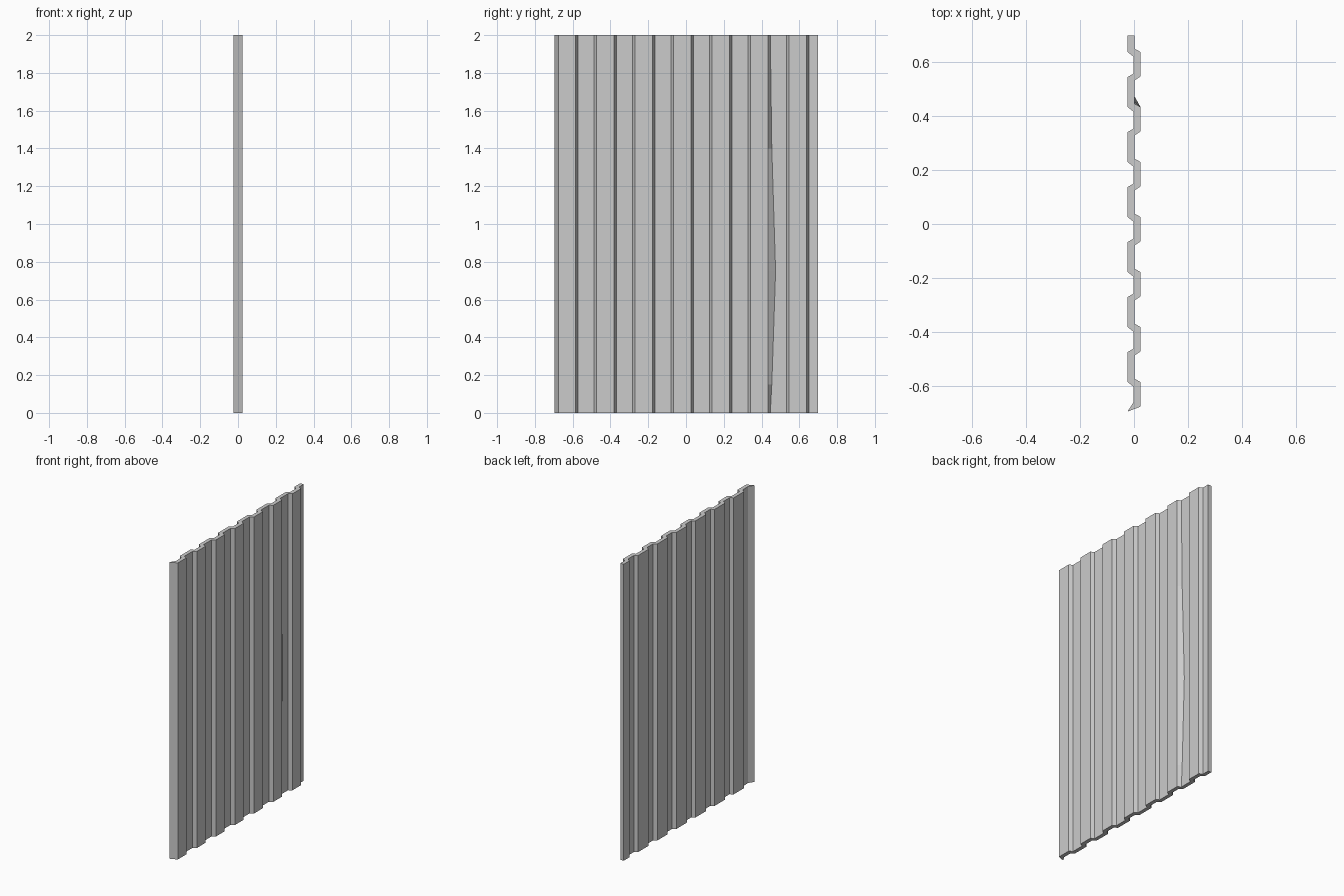
import bpy, bmesh

if "Cube" in bpy.data.objects:
    bpy.data.objects.remove(bpy.data.objects["Cube"])

P = 0.2037           # rib pitch
X = 0.024            # half depth of the sheet
N = 7                # number of ribs

# Cross-section: +x side and -x side, running from +y to -y
front, back = [(0.001, 0.698)], [(-X, 0.698)]
for i in range(N):
    o = -i * P
    front += [(0.001, 0.650 + o), (X, 0.637 + o), (X, 0.546 + o)]
    back += [(-X, 0.637 + o), (-0.002, 0.620 + o)]
    if i < N - 1:
        front.append((0.001, 0.531 + o))
        back += [(-0.002, 0.557 + o), (-X, 0.544 + o)]
# Closing pointed edge of the last rib
back.append((-0.002, 0.562 - (N - 1) * P))
back.append((-X, -0.695))
profile = front + back[::-1]
dent_index = 5       # inner corner that is slightly warped along the height

# Loft the section up the sheet, with a slight warp of one corner
levels = [(0, 0), (0.15, 0.008), (0.75, 0.028), (1.4, 0.008), (2, 0)]
bm = bmesh.new()
rings = []
for z, d in levels:
    rings.append([bm.verts.new((x, y + (d if k == dent_index else 0), z))
                  for k, (x, y) in enumerate(profile)])
n = len(profile)
for a, b in zip(rings, rings[1:]):
    for k in range(n):
        j = (k + 1) % n
        bm.faces.new((a[k], a[j], b[j], b[k]))
bm.faces.new(rings[0])
bm.faces.new(rings[-1])
bmesh.ops.recalc_face_normals(bm, faces=bm.faces)
mesh = bpy.data.meshes.new("corrugated_sheet")
bm.to_mesh(mesh)
bm.free()
sheet = bpy.data.objects.new("corrugated_sheet", mesh)
bpy.context.collection.objects.link(sheet)
